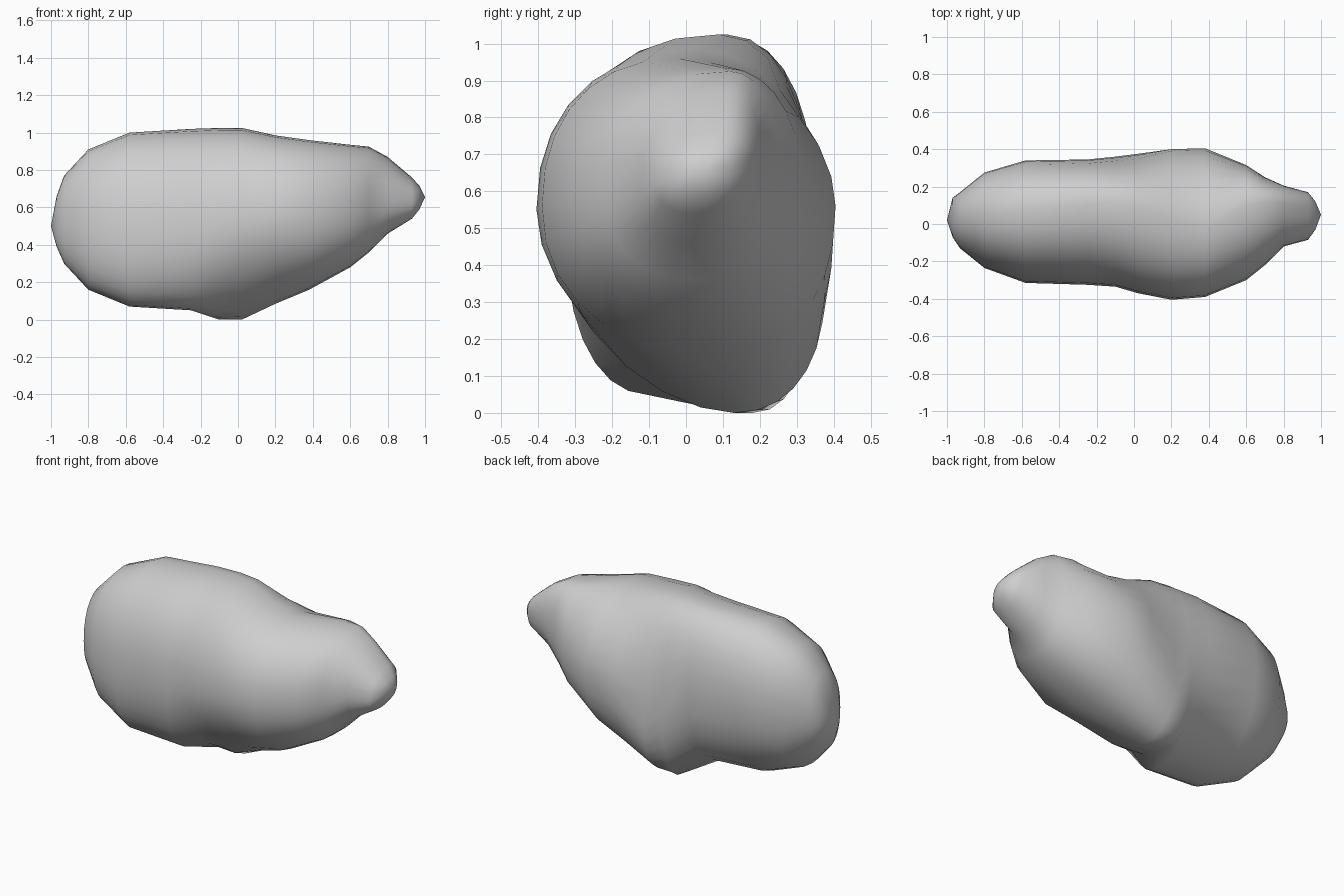
import bpy, bmesh, math

cube = bpy.data.objects.get("Cube")
if cube:
    bpy.data.objects.remove(cube)

# Plain stone colour
GREY = (0.62, 0.62, 0.62, 1)
grey = bpy.data.materials.new("light_grey")
grey.use_nodes = True
grey.diffuse_color = GREY
grey.node_tree.nodes["Principled BSDF"].inputs["Base Color"].default_value = GREY

# Cross-sections along x: front (y, z), top (y, z), back (y, z), bottom (y, z)
sections = [
    (-.97, (-.07, .5), (.03, .66), (.14, .53), (0, .39)),
    (-.93, (-.13, .5), (.04, .77), (.17, .55), (-.02, .3)),
    (-.8, (-.235, .48), (.06, .91), (.275, .57), (-.06, .16)),
    (-.58, (-.315, .46), (.08, 1), (.34, .6), (-.1, .07)),
    (-.25, (-.325, .47), (.11, 1.02), (.345, .58), (-.1, .05)),
    (-.1, (-.335, .5), (.11, 1.025), (.36, .42), (.18, 0)),
    (.02, (-.37, .52), (.09, 1.025), (.375, .33), (.13, 0)),
    (.2, (-.405, .55), (.03, .985), (.4, .5), (.12, .085)),
    (.38, (-.39, .56), (-.02, .96), (.405, .56), (.08, .16)),
    (.6, (-.3, .58), (.1, .935), (.315, .6), (.04, .28)),
    (.7, (-.22, .6), (.12, .925), (.25, .64), (.02, .36)),
    (.8, (-.12, .62), (.11, .87), (.205, .68), (.02, .46)),
    (.93, (-.085, .62), (.09, .76), (.17, .69), (.02, .54)),
    (.97, (-.03, .64), (.07, .715), (.12, .67), (.04, .59)),
]
STEPS = 7
ROUND = 0.9


def flatter_near(x, centre, amount):
    """Quarter roundness that flattens smoothly around one place along x."""
    return ROUND + amount * math.exp(-((x - centre) / 0.2) ** 2)


def ring(x, front, top, back, bottom):
    """Four rounded quarters joining the extreme points of one section."""
    extremes = [front, top, back, bottom]
    upper_back = flatter_near(x, 0.3, 0.2)
    lower_front = flatter_near(x, 0.07, 0.25)
    points = []
    for i, power in enumerate((ROUND, upper_back, ROUND, lower_front)):
        a, b = extremes[i], extremes[(i + 1) % 4]
        for k in range(STEPS):
            angle = k / STEPS * math.pi / 2
            c, s = math.cos(angle) ** power, math.sin(angle) ** power
            if i % 2 == 0:
                y, z = b[0] + (a[0] - b[0]) * c, a[1] + (b[1] - a[1]) * s
            else:
                y, z = a[0] + (b[0] - a[0]) * s, b[1] + (a[1] - b[1]) * c
            points.append((x, y, z))
    return points


# Loft the sections and close both ends to a point
bm = bmesh.new()
rings = [[bm.verts.new(point) for point in ring(*section)] for section in sections]
for near, far in zip(rings, rings[1:]):
    for i in range(len(near)):
        j = (i + 1) % len(near)
        bm.faces.new((near[i], near[j], far[j], far[i]))
for end, tip in ((rings[0], (-1, 0.02, 0.5)), (rings[-1], (1, 0.05, 0.655))):
    apex = bm.verts.new(tip)
    for i in range(len(end)):
        bm.faces.new((end[i], end[(i + 1) % len(end)], apex))
bmesh.ops.recalc_face_normals(bm, faces=bm.faces)

# Smooth-shaded body
mesh = bpy.data.meshes.new("rock_body")
bm.to_mesh(mesh)
bm.free()
mesh.materials.append(grey)
for face in mesh.polygons:
    face.use_smooth = True
bpy.context.collection.objects.link(bpy.data.objects.new("rock_body", mesh))
